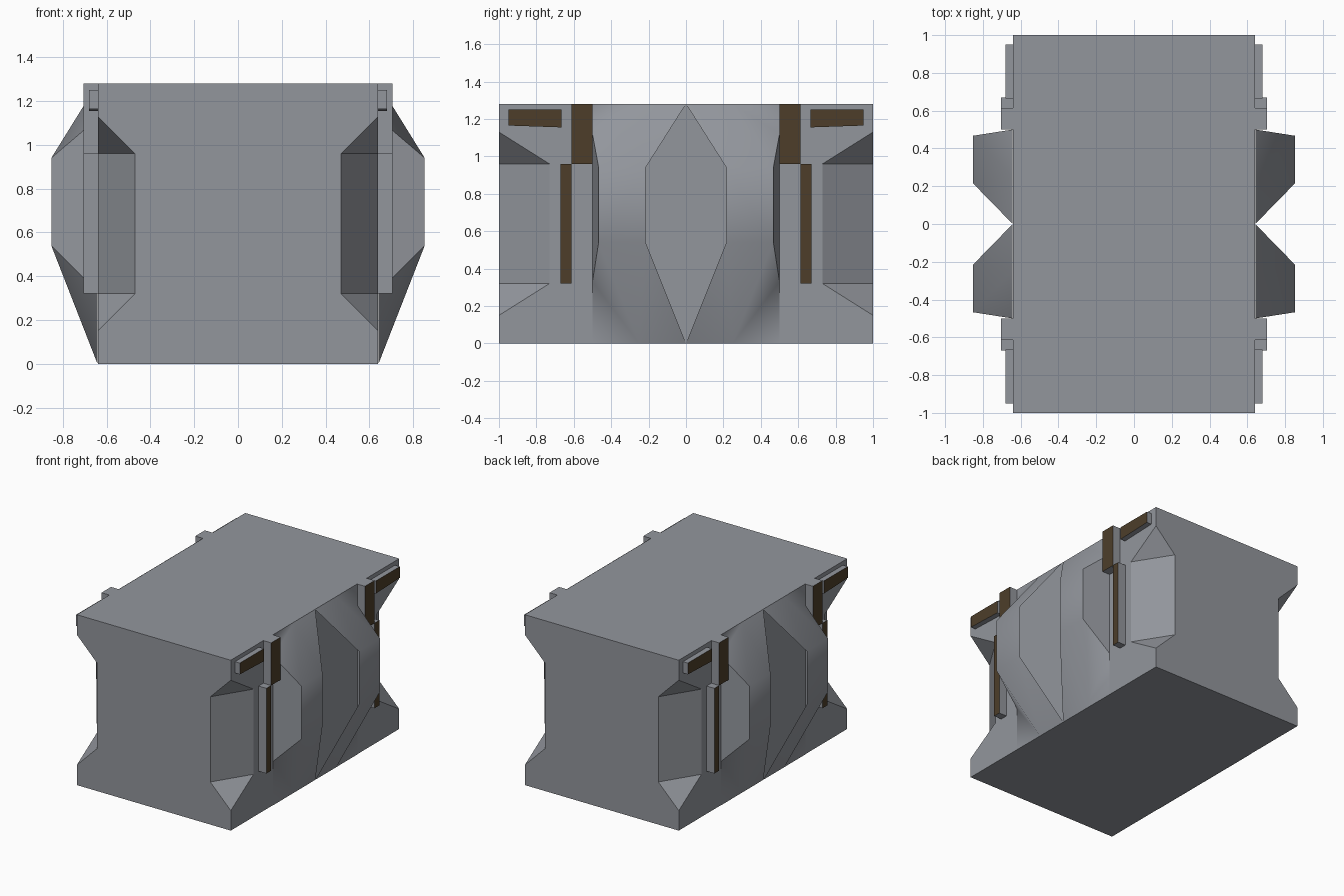
import bpy, bmesh

if "Cube" in bpy.data.objects:
    bpy.data.objects.remove(bpy.data.objects["Cube"])

HX, HY, H = 0.64, 1.0, 1.28   # body half width, half depth, height

grey = bpy.data.materials.new("dark_grey")
grey.diffuse_color = (0.29, 0.305, 0.335, 1)
grey.use_nodes = True
grey.node_tree.nodes["Principled BSDF"].inputs["Base Color"].default_value = grey.diffuse_color
brown = bpy.data.materials.new("brown_strip")
brown.diffuse_color = (0.075, 0.048, 0.023, 1)
brown.use_nodes = True
brown.node_tree.nodes["Principled BSDF"].inputs["Base Color"].default_value = brown.diffuse_color


def make_object(name, bm, mirror=True):
    mesh = bpy.data.meshes.new(name)
    bm.to_mesh(mesh)
    bm.free()
    mesh.materials.append(grey)
    mesh.materials.append(brown)
    ob = bpy.data.objects.new(name, mesh)
    bpy.context.collection.objects.link(ob)
    if mirror:
        mod = ob.modifiers.new("mirror", 'MIRROR')
        mod.use_axis = (True, True, False)
        mod.use_mirror_merge = False
    return ob


def hull(points, back_x):
    """Convex solid from points, dropping the side lying against the body."""
    bm = bmesh.new()
    for p in points:
        bm.verts.new(p)
    bmesh.ops.convex_hull(bm, input=bm.verts[:])
    bmesh.ops.dissolve_limit(bm, angle_limit=0.01, verts=bm.verts[:], edges=bm.edges[:])
    bmesh.ops.recalc_face_normals(bm, faces=bm.faces[:])
    back = [f for f in bm.faces if all(abs(v.co.x - back_x) < 1e-4 for v in f.verts)]
    bmesh.ops.delete(bm, geom=back, context='FACES')
    return bm


# Body: stacked eight-point rings, corners chamfered only in the middle
def ring(bm, z, cx, cy):
    x, y = HX, HY
    pts = [(x, -y + cy), (x, y - cy), (x - cx, y), (-x + cx, y),
           (-x, y - cy), (-x, -y + cy), (-x + cx, -y), (x - cx, -y)]
    return [bm.verts.new((px, py, z)) for px, py in pts]


bm = bmesh.new()
levels = [(0, 0, 0), (0.15, 0, 0), (0.32, 0.17, 0.27),
          (0.96, 0.17, 0.27), (1.13, 0, 0), (H, 0, 0)]
rings = [ring(bm, *lv) for lv in levels]
for a, b in zip(rings, rings[1:]):
    for i in range(8):
        j = (i + 1) % 8
        bm.faces.new((a[i], a[j], b[j], b[i]))
bm.faces.new(rings[0])
bm.faces.new(rings[-1])
bmesh.ops.remove_doubles(bm, verts=bm.verts[:], dist=1e-4)
bmesh.ops.dissolve_limit(bm, angle_limit=0.01, verts=bm.verts[:], edges=bm.edges[:])
bmesh.ops.recalc_face_normals(bm, faces=bm.faces[:])
make_object("crate_body", bm, mirror=False)

# Faceted side bulges, two per side: shells open towards the middle
BX = HX + 0.002
base = [(0, 0), (0.25, 0), (0.5, 0.33), (0.5, 1.12), (0.25, H), (0, H)]
cap = [(0.216, 0.54), (0.467, 0.54), (0.467, 0.94), (0.216, 0.94)]
bm = hull([(BX, y, z) for y, z in base] + [(0.853, y, z) for y, z in cap], BX)
inner = [f for f in bm.faces if max(v.co.y for v in f.verts) < 0.24]
bmesh.ops.delete(bm, geom=inner, context='FACES')


def vert_at(y, z):
    return min(bm.verts, key=lambda v: abs(v.co.x - BX) + abs(v.co.y - y) + abs(v.co.z - z))


# Flat corner webs that square off the bulge outline on the body side
low = bm.verts.new((BX, 0.5, 0))
high = bm.verts.new((BX, 0.5, H))
bm.faces.new((vert_at(0.25, 0), low, vert_at(0.5, 0.33)))
bm.faces.new((vert_at(0.5, 1.12), high, vert_at(0.25, H)))
for f in bm.faces:
    f.smooth = True
    f.normal_update()
for f in bm.faces:
    if f.normal.y > 0.9:          # end facet keeps crisp borders
        for e in f.edges:
            e.smooth = False
make_object("side_bulges", bm)


# Side strips with brown outer faces
def strip(name, x, outline):
    bm = hull([(px, y, z) for px in (HX, x) for y, z in outline], HX)
    for f in bm.faces:
        f.material_index = int(all(abs(v.co.x - x) < 1e-4 for v in f.verts))
    make_object(name, bm)


strip("upper_strips", 0.705, [(0.5, 0.96), (0.613, 0.96), (0.613, H), (0.5, H)])
strip("lower_strips", 0.705, [(0.613, 0.32), (0.67, 0.32), (0.67, 0.96), (0.613, 0.96)])
strip("top_bars", 0.68, [(0.665, 1.155), (0.95, 1.165), (0.95, 1.25), (0.665, 1.25)])
